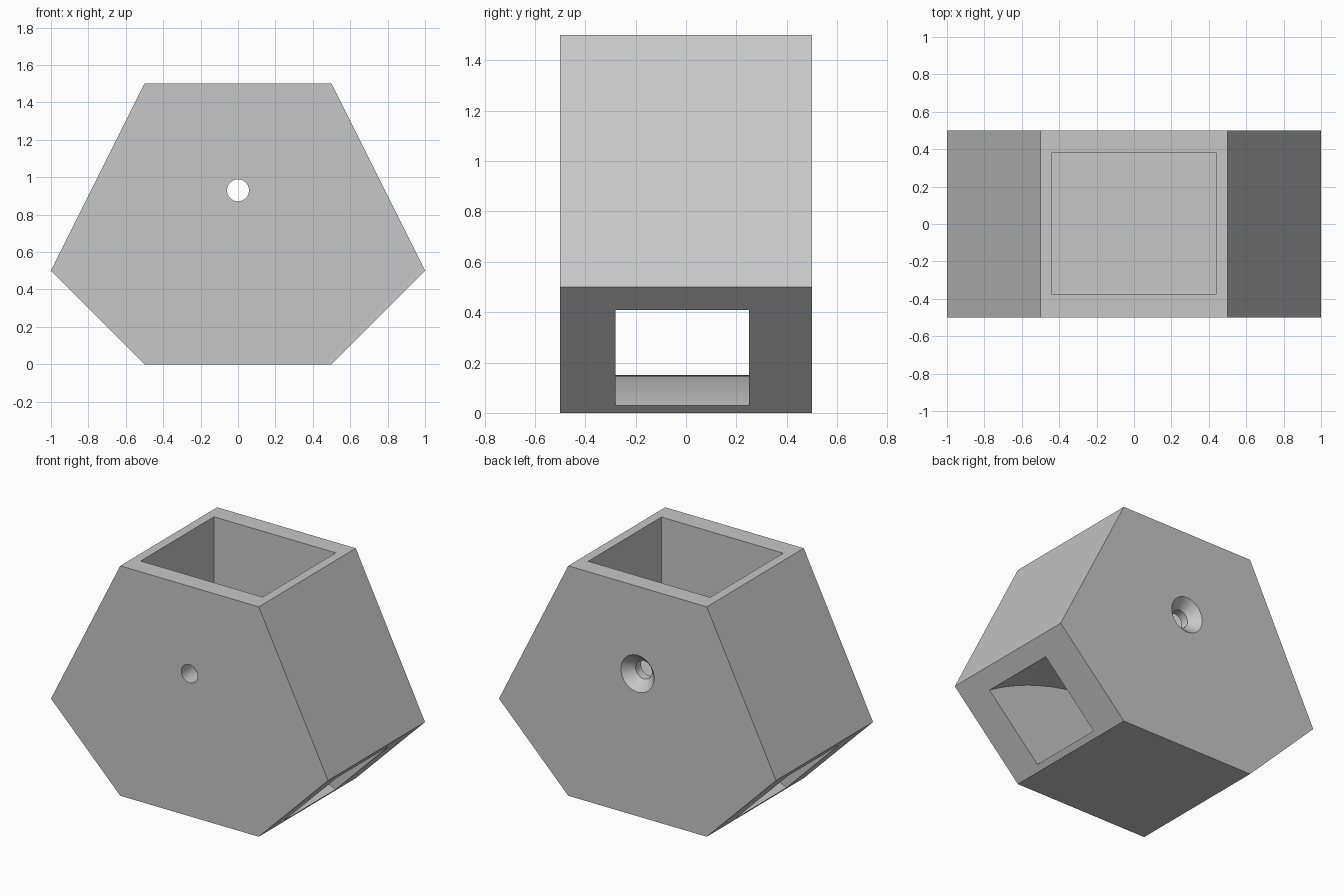
import bpy
import bmesh
from math import sin, cos, radians
from mathutils import Matrix, Vector

cube = bpy.data.objects.get("Cube")
if cube:
    bpy.data.objects.remove(cube, do_unlink=True)

grey = bpy.data.materials.new("light grey")
grey.use_nodes = True
colour = (0.57, 0.57, 0.57, 1)
grey.diffuse_color = colour
grey.node_tree.nodes["Principled BSDF"].inputs["Base Color"].default_value = colour


def to_object(name, bm):
    bmesh.ops.recalc_face_normals(bm, faces=bm.faces)
    mesh = bpy.data.meshes.new(name)
    bm.to_mesh(mesh)
    bm.free()
    mesh.materials.append(grey)
    obj = bpy.data.objects.new(name, mesh)
    bpy.context.collection.objects.link(obj)
    return obj


def prism(name, profile, y0, y1):
    """Extrude an x-z outline along y."""
    bm = bmesh.new()
    face = bm.faces.new([bm.verts.new((x, y0, z)) for x, z in profile])
    ext = bmesh.ops.extrude_face_region(bm, geom=[face])
    moved = [v for v in ext["geom"] if isinstance(v, bmesh.types.BMVert)]
    bmesh.ops.translate(bm, verts=moved, vec=Vector((0, y1 - y0, 0)))
    return to_object(name, bm)


def bore(name, r_front, r_back, y0, y1, z):
    """Round cutter along y, tapering from r_front to r_back."""
    bm = bmesh.new()
    place = Matrix.Translation((0, (y0 + y1) / 2, z)) @ Matrix.Rotation(radians(-90), 4, "X")
    bmesh.ops.create_cone(bm, cap_ends=True, segments=48, radius1=r_front,
                          radius2=r_back, depth=y1 - y0, matrix=place)
    return to_object(name, bm)


def arc(radius, centre_z, sweep, steps=48):
    angles = [radians(sweep * (2 * i / steps - 1)) for i in range(steps + 1)]
    return [(radius * sin(a), centre_z + radius * cos(a)) for a in angles]


# Six-sided body
half = [(0.5, 0), (1, 0.5), (0.5, 1.5)]
body = prism("body", half + [(-x, z) for x, z in reversed(half)], -0.5, 0.5)

# Pocket open at the top
pocket = prism("pocket_cutter", [(-0.44, 0.78), (0.44, 0.78), (0.44, 1.7), (-0.44, 1.7)],
               -0.375, 0.38)

# Arched tunnel between the lower slanted sides
tunnel = prism("tunnel_cutter", arc(1.745, -1.08, 38) + arc(1.23, -1.08, 38)[::-1],
               -0.28, 0.25)

# Screw hole with a countersink at the back
hole = bore("hole_cutter", 0.059, 0.059, -0.6, 0.6, 0.93)
countersink = bore("countersink_cutter", 0.059, 0.121, 0.435, 0.501, 0.93)

cutters = [pocket, tunnel, hole, countersink]
for cutter in cutters:
    cutter.hide_render = True
    cut = body.modifiers.new(cutter.name, "BOOLEAN")
    cut.operation = "DIFFERENCE"
    cut.solver = "EXACT"
    cut.object = cutter

# Bake the cuts, then drop the cutters
graph = bpy.context.evaluated_depsgraph_get()
baked = bpy.data.meshes.new_from_object(body.evaluated_get(graph))
body.modifiers.clear()
body.data = baked
for cutter in cutters:
    bpy.data.objects.remove(cutter, do_unlink=True)

bpy.ops.object.select_all(action="DESELECT")
body.select_set(True)
bpy.context.view_layer.objects.active = body
bpy.ops.object.shade_smooth_by_angle(angle=radians(20))
